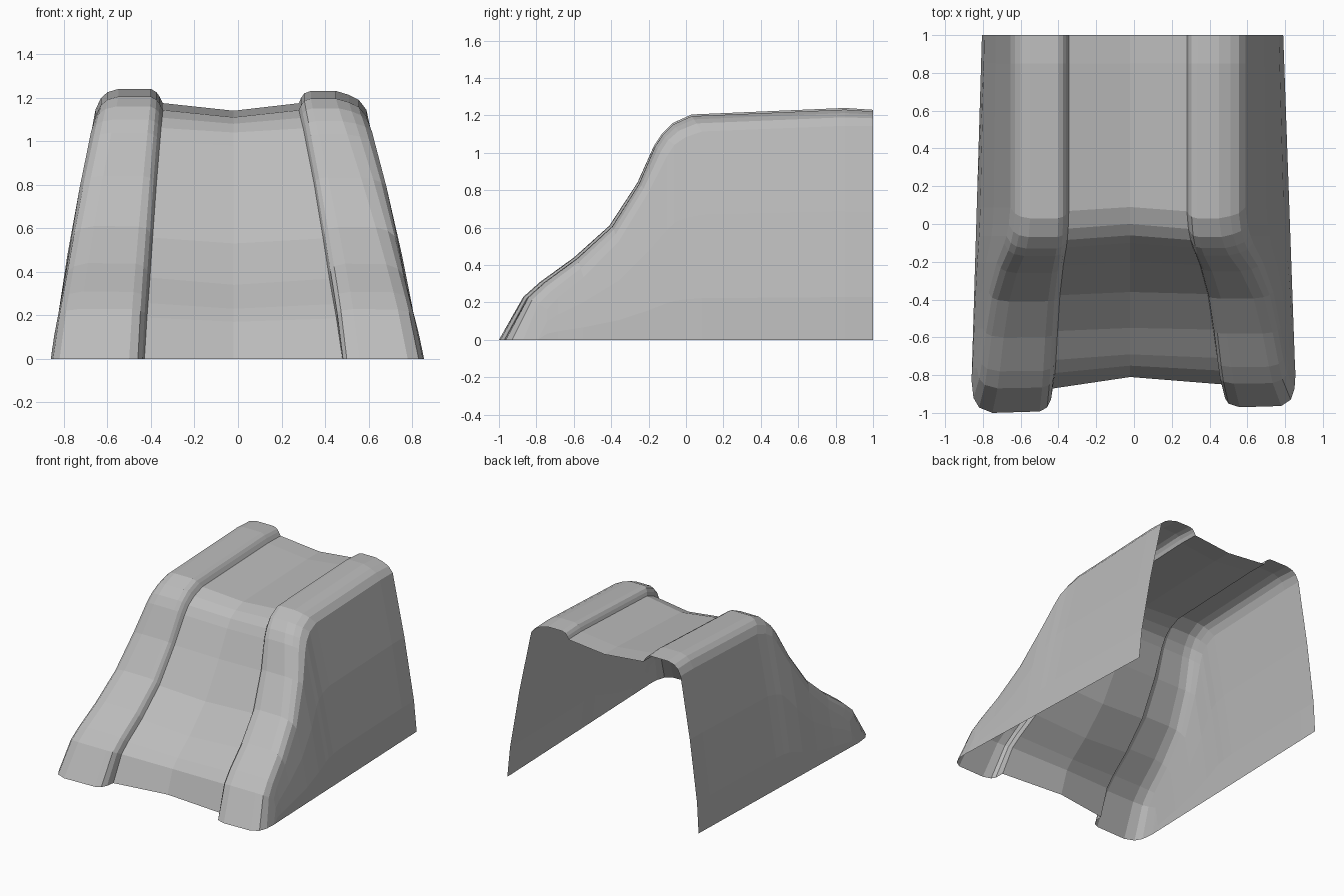
import bpy

cube = bpy.data.objects.get("Cube")
if cube:
    bpy.data.objects.remove(cube, do_unlink=True)

grey = bpy.data.materials.new("plain grey")
grey.use_nodes = True
GREY = (0.5, 0.5, 0.5, 1)
grey.diffuse_color = GREY
grey.node_tree.nodes["Principled BSDF"].inputs["Base Color"].default_value = GREY

# Side profiles as (y, z), front to back: crest of the rails, middle of the bed
CREST = [(-1, 0), (-.87, .23), (-.78, .31), (-.6, .44), (-.41, .61), (-.26, .84),
         (-.17, 1.04), (-.13, 1.1), (-.07, 1.16), (.03, 1.205), (.85, 1.24), (1, 1.23)]
BED = [(-.81, 0), (-.75, .17), (-.69, .23), (-.55, .34), (-.36, .53), (-.2, .79),
       (-.1, .98), (-.06, 1.04), (0, 1.08), (.09, 1.11), (.85, 1.14), (1, 1.14)]

# Rail sections, x ascending: (x at foot, depth at foot, x at top, depth at top)
# where depth 0 is the crest and depth 1 is the middle of the bed
RIGHT = [(-.86, .9, -.655, .95), (-.85, .42, -.63, .42), (-.82, .15, -.6, .15),
         (-.75, 0, -.55, 0), (-.5, .04, -.4, 0), (-.46, .15, -.375, .15),
         (-.44, .36, -.36, .35), (-.43, .68, -.345, .65)]
LEFT = [(.48, .75, .28, .62), (.482, .3, .29, .35), (.5, .12, .305, .12),
        (.56, 0, .335, 0), (.78, .04, .45, 0), (.83, .25, .51, .2),
        (.85, .62, .555, .45), (.855, 1.1, .59, .95)]


def lerp(a, b, t):
    return a + (b - a) * t


def section_lines(section, setback):
    """Rows of points, one row per station along the slope."""
    rows = []
    for (cy, cz), (by, bz) in zip(CREST, BED):
        k = min(1, cz / 1.2) ** 1.2
        cy += setback * (1 - min(1, cz / 1.2))
        cz -= setback * .3 * k
        row = []
        for x0, d0, x1, d1 in section:
            d = lerp(d0, d1, k)
            row.append((lerp(x0, x1, k), lerp(cy, by, d), lerp(cz, bz, d)))
        rows.append(row)
    return rows


def sheet(name, rows):
    """Open surface through a grid of points."""
    n = len(rows[0])
    verts = [p for row in rows for p in row]
    faces = []
    for i in range(len(rows) - 1):
        for j in range(n - 1):
            a = i * n + j
            loop = []
            for v in (a, a + 1, a + n + 1, a + n):
                if all(verts[v] != verts[u] for u in loop):
                    loop.append(v)
            if len(loop) > 2:
                faces.append(loop)
    mesh = bpy.data.meshes.new(name)
    mesh.from_pydata(verts, [], faces)
    mesh.validate()
    mesh.materials.append(grey)
    obj = bpy.data.objects.new(name, mesh)
    bpy.context.scene.collection.objects.link(obj)
    return obj


def wall_rows(shoulder, foot_front, foot_back):
    """Columns dropped from the rail's outer edge to the ground."""
    rows = []
    for x, y, z in shoulder:
        foot = lerp(foot_front, foot_back, (y + .83) / 1.83)
        side = 1 if foot > 0 else -1
        row = []
        for t, bulge in ((0, 0), (.2, .015), (.6, .015), (1, 0)):
            if z == 0:
                row.append((x, y, 0))
            else:
                row.append((lerp(foot, x, t) + side * bulge * z, y, z * t))
        rows.append(row if side < 0 else row[::-1])
    return rows


# Rails
right = section_lines(RIGHT, 0)
left = section_lines(LEFT, .03)
sheet("right_rail", right)
sheet("left_rail", left)

# Bed between the rails, sagging to the middle
bed = []
for r, l, (y, z) in zip(right, left, BED):
    bed.append([r[-1], (-.02, y, z), l[0]])
sheet("slide_bed", bed)

# Outer walls
sheet("right_wall", wall_rows([r[0] for r in right], -.86, -.805))
sheet("left_wall", wall_rows([r[-1] for r in left], .855, .79))
